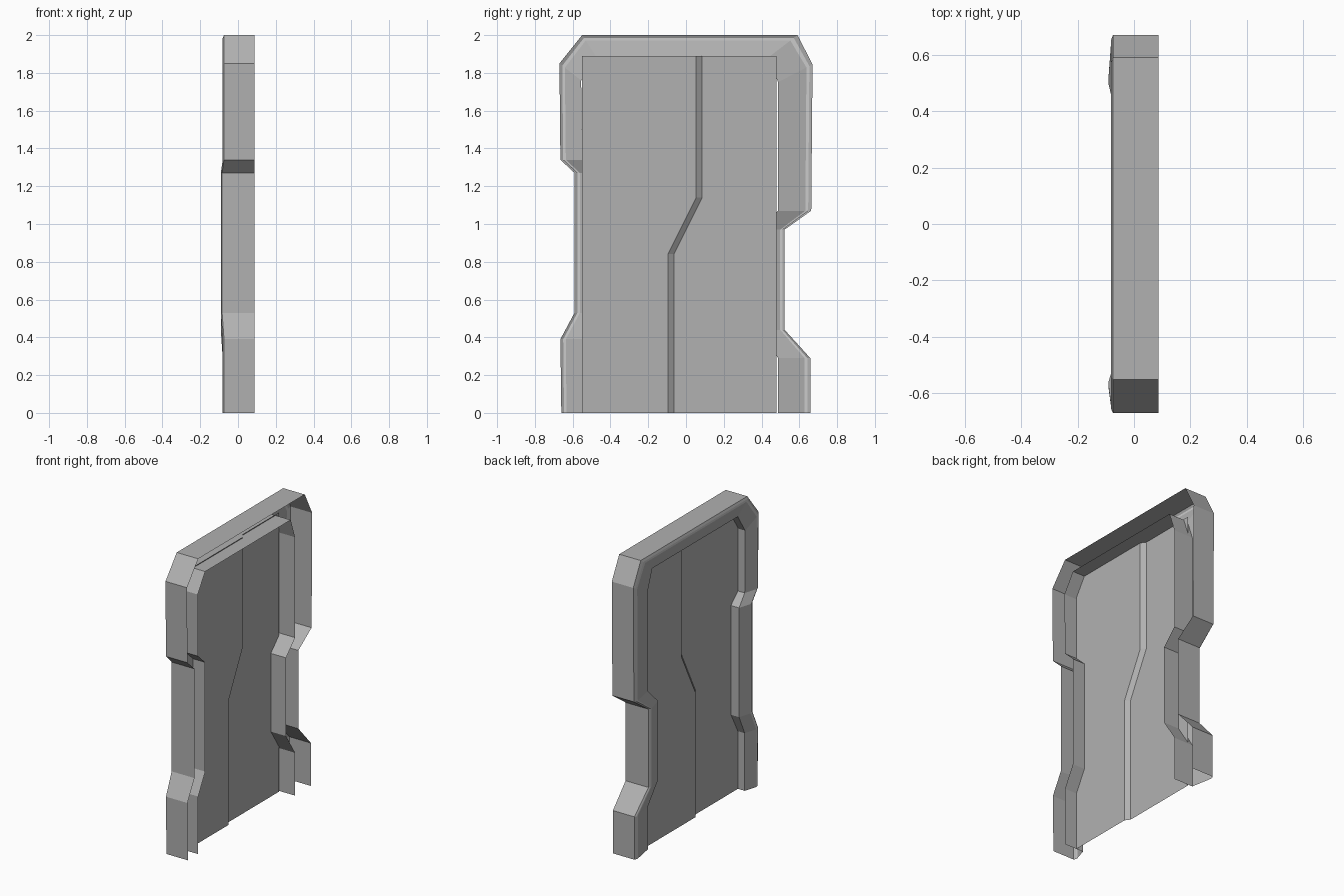
import bpy

if "Cube" in bpy.data.objects:
    bpy.data.objects.remove(bpy.data.objects["Cube"])

def paint(name, v):
    mat = bpy.data.materials.new(name)
    mat.diffuse_color = (v, v, v, 1)
    mat.use_nodes = True
    mat.node_tree.nodes["Principled BSDF"].inputs["Base Color"].default_value = mat.diffuse_color
    return mat

dark = paint("dark_grey", .44)
light = paint("light_grey", .8)

# helper: skin a row of equally long sections with quads
def loft(name, rows, mat):
    n = len(rows[0])
    verts = [p for row in rows for p in row]
    faces = [(r * n + i, r * n + i + 1, (r + 1) * n + i + 1, (r + 1) * n + i)
             for r in range(len(rows) - 1) for i in range(n - 1)]
    mesh = bpy.data.meshes.new(name)
    mesh.from_pydata(verts, [], faces)
    mesh.materials.append(mat)
    obj = bpy.data.objects.new(name, mesh)
    bpy.context.collection.objects.link(obj)
    return obj

# frame outline (y, z) and matching doorway outline
outer = [(-.66, 0), (-.665, .39), (-.59, .53), (-.59, 1.27), (-.665, 1.34),
         (-.67, 1.85), (-.55, 2), (.59, 2), (.67, 1.845), (.663, 1.07),
         (.522, .97), (.522, .44), (.658, .29), (.658, 0)]
inner = [(-.55, 0), (-.55, .39), (-.475, .53), (-.475, 1.27), (-.55, 1.34),
         (-.555, 1.76), (-.475, 1.885), (.44, 1.885), (.487, 1.75), (.487, 1.07),
         (.39, .97), (.39, .44), (.487, .29), (.487, 0)]
waist = {2, 3, 10, 11}          # narrow part stands slightly proud

def ring(t, x):
    row = []
    for i, ((y0, z0), (y1, z1)) in enumerate(zip(outer, inner)):
        bulge = .01 if i in waist and x < 0 else 0
        k = t * .12 / .17 if i > 7 and t < 1 else t   # even rim width on the wide side
        row.append((x - bulge, y0 + (y1 - y0) * k, z0 + (z1 - z0) * k))
    return row

# frame: outer wall with rim, light trim strip, sloped face with inner wall
rim, trim = ring(.13, -.081), ring(.25, -.081)
loft("frame_outer_wall", [ring(0, .087), ring(0, -.074), rim], dark)
loft("frame_light_strip", [rim, trim], light)
loft("frame_inner_wall", [trim, ring(1, -.055), ring(1, .087)], dark)

# door leaves meeting along a cranked seam with a bevelled step
seam = [(-.08, 0), (-.08, .84), (.07, 1.14), (.07, 1.89)]
left_x, right_x = -.004, -.027
def line(x, dy):
    return [(x, y + dy, z) for y, z in seam]
def edge(x, y):
    return [(x, y, z) for _, z in seam]
loft("left_door_leaf", [edge(left_x, -.55), line(left_x, -.016)], dark)
loft("door_seam", [line(left_x, -.016), line(right_x, .016)], dark)
loft("right_door_leaf", [line(right_x, .016), edge(right_x, .478)], dark)
